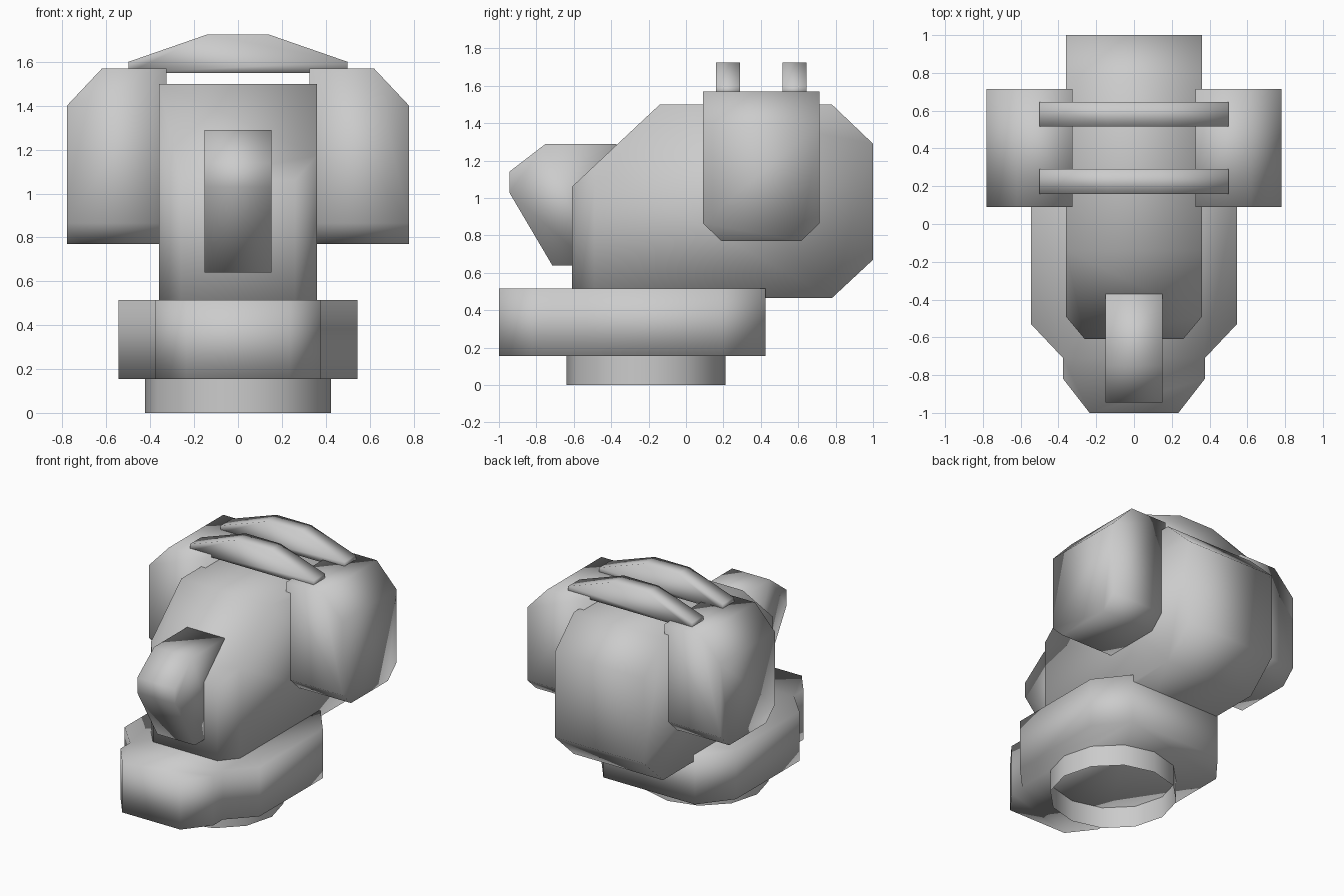
import bpy
import bmesh
from mathutils import Vector

cube = bpy.data.objects.get("Cube")
if cube:
    bpy.data.objects.remove(cube, do_unlink=True)

grey = bpy.data.materials.new("plain_grey")
grey.use_nodes = True
colour = (0.6, 0.6, 0.6, 1)
grey.diffuse_color = colour
grey.node_tree.nodes["Principled BSDF"].inputs["Base Color"].default_value = colour


def finish(name, bm):
    """Turn a bmesh into a smooth-shaded object."""
    bmesh.ops.recalc_face_normals(bm, faces=bm.faces)
    for face in bm.faces:
        face.smooth = True
    mesh = bpy.data.meshes.new(name)
    bm.to_mesh(mesh)
    bm.free()
    mesh.materials.append(grey)
    obj = bpy.data.objects.new(name, mesh)
    bpy.context.collection.objects.link(obj)
    return obj


def prism(name, axis, profile, low, high, cuts=()):
    """Extrude a 2D profile along an axis, then slice corners off with planes."""
    place = {
        "x": lambda a, b, t: (t, a, b),
        "y": lambda a, b, t: (a, t, b),
        "z": lambda a, b, t: (a, b, t),
    }[axis]
    bm = bmesh.new()
    base = bm.faces.new([bm.verts.new(place(a, b, low)) for a, b in profile])
    new = bmesh.ops.extrude_face_region(bm, geom=[base])["geom"]
    moved = [v for v in new if isinstance(v, bmesh.types.BMVert)]
    bmesh.ops.translate(bm, verts=moved, vec=place(0, 0, high - low))
    if base.is_valid and not any(len(e.link_faces) == 1 for e in base.edges):
        pass
    else:
        bmesh.ops.holes_fill(bm, edges=bm.edges[:])
    for point, normal in cuts:
        bmesh.ops.bisect_plane(bm, geom=bm.verts[:] + bm.edges[:] + bm.faces[:],
                               plane_co=Vector(point), plane_no=Vector(normal),
                               clear_outer=True)
        bmesh.ops.holes_fill(bm, edges=[e for e in bm.edges if e.is_boundary])
    return finish(name, bm)


def mirrored(half):
    """Complete a symmetric outline from its +side half."""
    return half + [(-a, b) for a, b in reversed(half)]


# Open neck ring under the base
bm = bmesh.new()
bmesh.ops.create_cone(bm, cap_ends=False, segments=12, radius1=0.425, radius2=0.425, depth=0.17)
bmesh.ops.translate(bm, verts=bm.verts, vec=(0, -0.215, 0.085))
finish("neck_ring", bm)

# Base plate with a stepped nose
prism("base_plate", "z",
      mirrored([(0.235, -1), (0.375, -0.82), (0.375, -0.71), (0.545, -0.53),
                (0.545, 0.2), (0.37, 0.425)]), 0.155, 0.515)

# Main body, front corners chamfered
prism("main_body", "x",
      [(-0.61, 0.47), (-0.61, 1.06), (-0.14, 1.5), (0.78, 1.5),
       (1, 1.29), (1, 0.67), (0.78, 0.465)], -0.36, 0.36,
      cuts=[((s * 0.36, -0.49, 0), (s * 0.12, -0.1, 0)) for s in (-1, 1)])

# Front snout
prism("front_snout", "x",
      [(-0.945, 1.14), (-0.75, 1.29), (-0.37, 1.29), (-0.5, 0.64),
       (-0.715, 0.64), (-0.945, 1.03)], -0.152, 0.152)

# Side pods, lower front and back edges chamfered
for side, s in (("left", 1), ("right", -1)):
    outline = [(0.325, 0.77), (0.325, 1.57), (0.62, 1.57), (0.78, 1.4), (0.78, 0.77)]
    prism(side + "_pod", "y", [(s * a, b) for a, b in outline], 0.09, 0.715,
          cuts=[((0, 0.09, 0.865), (0, -0.095, -0.1)),
                ((0, 0.715, 0.865), (0, 0.095, -0.1))])

# Two arched straps across the top
for name, y in (("front_strap", 0.16), ("rear_strap", 0.515)):
    prism(name, "y", mirrored([(0.5, 1.55), (0.5, 1.6), (0.14, 1.725)]), y, y + 0.13)
